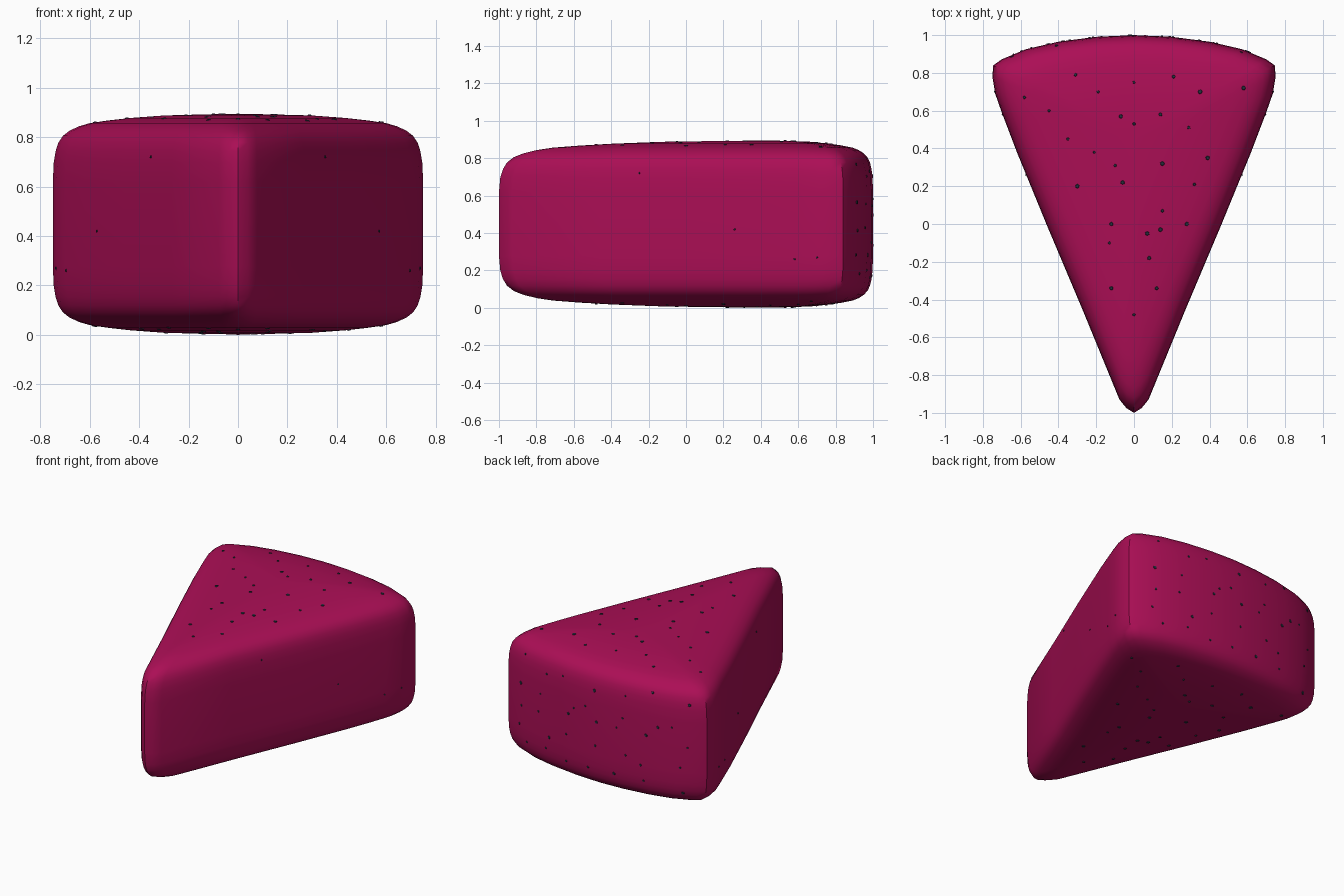
import bpy, bmesh, math, random
from mathutils import Vector
from mathutils.bvhtree import BVHTree

if "Cube" in bpy.data.objects:
    bpy.data.objects.remove(bpy.data.objects["Cube"])
random.seed(4)


def material(name, colour):
    mat = bpy.data.materials.new(name)
    mat.use_nodes = True
    mat.diffuse_color = colour
    mat.node_tree.nodes["Principled BSDF"].inputs["Base Color"].default_value = colour
    return mat


def add_object(name, bm, mat):
    mesh = bpy.data.meshes.new(name)
    bm.to_mesh(mesh)
    bm.free()
    mesh.materials.append(mat)
    obj = bpy.data.objects.new(name, mesh)
    bpy.context.collection.objects.link(obj)
    return obj


magenta = material("magenta flesh", (0.41, 0.0045, 0.092, 1))
dark = material("dark seed", (0.02, 0.03, 0.05, 1))

# Wedge outline: right half from tip to back, mirrored to the left
tip, back = (0, -1), (0, 1)
half = [(.04, -.975), (.077, -.93), (.27, -.46), (.46, -.01), (.62, .38), (.7, .59),
        (.735, .69), (.75, .78), (.745, .84), (.7, .872), (.57, .926), (.4, .965), (.2, .991)]
outline = [tip] + half + [back] + [(-x, y) for x, y in reversed(half)]

# Rounded rim and shallow dome: (scale towards the centre, height above mid plane)
middle, centre = 0.448, Vector((0, 0.45))
upper = [(1, .17), (.995, .25), (.985, .295), (.97, .33), (.945, .358), (.91, .378),
         (.86, .396), (.8, .409), (.7, .42), (.58, .43), (.4, .44), (.2, .444)]
levels = [(s, -z) for s, z in reversed(upper)] + upper

bm = bmesh.new()
rings = []
for s, z in levels:
    ring = []
    for p in outline:
        q = centre + (Vector(p) - centre) * s
        ring.append(bm.verts.new((q.x, q.y, middle + z)))
    rings.append(ring)
n = len(outline)
for low, high in zip(rings, rings[1:]):
    for i in range(n):
        j = (i + 1) % n
        bm.faces.new((low[i], low[j], high[j], high[i]))
for ring, z in ((rings[0], -.447), (rings[-1], .447)):
    pole = bm.verts.new((0, centre.y, middle + z))
    for i in range(n):
        bm.faces.new((ring[i], ring[(i + 1) % n], pole))
bmesh.ops.recalc_face_normals(bm, faces=bm.faces)
tree = BVHTree.FromBMesh(bm)
body = add_object("wedge_body", bm, magenta)
bpy.context.view_layer.objects.active = body
body.select_set(True)
bpy.ops.object.shade_smooth_by_angle(angle=math.radians(45))

# Small seed plates laid on the surface
seeds = bmesh.new()


def add_seed(origin, direction, radius):
    hit, normal, _, _ = tree.ray_cast(Vector(origin), Vector(direction))
    if hit is None:
        return
    turn = normal.to_track_quat('Z', 'Y')
    made = bmesh.ops.create_cone(seeds, cap_ends=True, segments=6, radius1=radius,
                                 radius2=radius * .7, depth=.006)
    for v in made["verts"]:
        v.co = hit + normal * .001 + turn @ v.co


# Seeds on the top, mirrored front to back order on the underside
top_seeds = [(-.58, .67), (-.45, .6), (-.31, .79), (-.19, .7), (0, .75), (.21, .78), (.35, .7),
             (.58, .72), (-.07, .57), (0, .53), (.14, .58), (.29, .51), (-.35, .45), (-.21, .38),
             (-.1, .31), (.15, .32), (.39, .35), (-.3, .2), (-.06, .22), (.32, .21), (.15, .07),
             (-.12, 0), (.28, 0), (.07, -.05), (.14, -.03), (-.13, -.1), (.08, -.18),
             (-.12, -.34), (.12, -.34), (0, -.48)]
for x, y in top_seeds:
    size = random.uniform(.008, .014)
    add_seed((x, y, 2), (0, 0, -1), size)
    add_seed((-x, y, -1), (0, 0, 1), size)

# Seeds scattered over the curved back
for row in range(5):
    for col in range(7):
        x = -.6 + col * .2 + random.uniform(-.06, .06)
        z = .17 + row * .14 + random.uniform(-.05, .05)
        add_seed((x, 2, z), (0, -1, 0), random.uniform(.007, .013))

# A few tiny seeds on the cut sides
for side in (-1, 1):
    for y, z in ((.58, .26), (.7, .27), (.26, .42), (-.25, .72)):
        add_seed((2 * side, y, z), (-side, 0, 0), .006)

add_object("seeds", seeds, dark)
